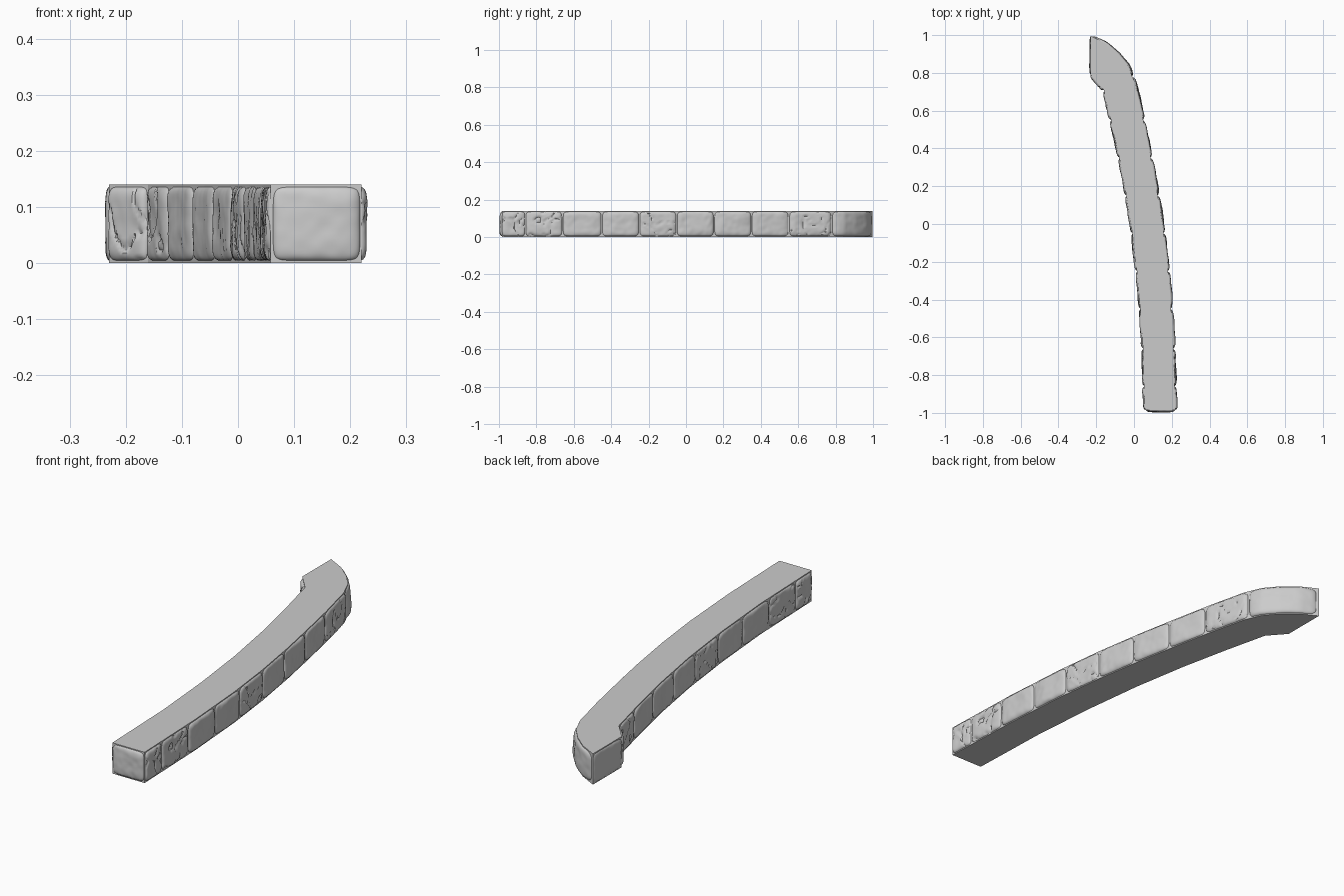
import bpy, bmesh, math, random
from mathutils import Vector, noise

cube = bpy.data.objects.get("Cube")
if cube:
    bpy.data.objects.remove(cube)

random.seed(4)
HEIGHT = 0.14

mat = bpy.data.materials.new("stone grey")
GREY = (0.6, 0.6, 0.6, 1)
mat.diffuse_color = GREY
mat.use_nodes = True
mat.node_tree.nodes["Principled BSDF"].inputs["Base Color"].default_value = GREY

# Plan of the wall: outer side from front to back, inner side from back to front
outer = [(0.22, -0.985), (0.207, -0.6), (0.185, -0.29), (0.157, -0.05), (0.12, 0.185), (0.085, 0.37),
         (0.045, 0.57), (0.0, 0.76), (-0.035, 0.84), (-0.085, 0.9), (-0.15, 0.955), (-0.23, 0.997)]
inner = [(-0.23, 0.79), (-0.16, 0.71), (-0.11, 0.5), (-0.06, 0.265), (-0.015, 0.0),
         (0.02, -0.29), (0.045, -0.6), (0.058, -0.985)]


def finish(bm, name):
    mesh = bpy.data.meshes.new(name)
    bm.to_mesh(mesh)
    bm.free()
    mesh.materials.append(mat)
    obj = bpy.data.objects.new(name, mesh)
    bpy.context.collection.objects.link(obj)
    return obj


def at_y(chain, y):
    """Point of a side at the given y."""
    pts = sorted(chain, key=lambda p: p[1])
    for a, b in zip(pts, pts[1:]):
        if y <= b[1] or b is pts[-1]:
            k = (y - a[1]) / (b[1] - a[1])
            return Vector((a[0] + (b[0] - a[0]) * k, y, 0))


def add_stone(name, path, bulge, cracked, cols=34, rows=24):
    """Pillow-shaped stone laid on the wall face that follows path(t)."""
    bm = bmesh.new()
    seed = Vector([random.uniform(0, 50) for _ in range(3)])
    grid = []
    for i in range(cols + 1):
        row = []
        for j in range(rows + 1):
            u, v = 2 * i / cols - 1, 2 * j / rows - 1
            # crowd the rings towards the rim and round the corners
            u, v = math.sin(u * math.pi / 2), math.sin(v * math.pi / 2)
            su = u * (1 - 0.07 * v ** 8)
            sv = v * (1 - 0.07 * u ** 8)
            t = (su * 0.97 + 1) / 2
            base = path(t)
            side = path(t + 0.01) - path(t - 0.01)
            out = Vector((side.y, -side.x, 0)).normalized()
            z = HEIGHT / 2 + sv * 0.066
            place = Vector((base.x, base.y, z))
            rim = max(0, 1 - abs(u) ** 7) ** 0.5 * max(0, 1 - abs(v) ** 7) ** 0.5
            h = 0.8 + 0.3 * noise.noise(place * 13 + seed) + 0.12 * noise.noise(place * 40 + seed)
            if cracked:
                split = abs(noise.noise(place * 16 - seed))
                h -= 0.5 * max(0, 1 - split / 0.07)
            row.append(bm.verts.new(place + out * (rim * h * bulge - 0.002)))
        grid.append(row)
    for i in range(cols):
        for j in range(rows):
            bm.faces.new((grid[i][j], grid[i + 1][j], grid[i + 1][j + 1], grid[i][j + 1]))
    obj = finish(bm, name)
    bpy.ops.object.select_all(action='DESELECT')
    obj.select_set(True)
    bpy.context.view_layer.objects.active = obj
    bpy.ops.object.shade_smooth_by_angle(angle=math.radians(40))


# Flat-topped wall core
bm = bmesh.new()
base = bm.faces.new([bm.verts.new((x, y, 0)) for x, y in outer + inner])
top = bmesh.ops.extrude_face_region(bm, geom=[base])
bmesh.ops.translate(bm, verts=[g for g in top["geom"] if isinstance(g, bmesh.types.BMVert)],
                    vec=(0, 0, HEIGHT))
bmesh.ops.recalc_face_normals(bm, faces=bm.faces)
finish(bm, "wall_core")

# Stones along both long sides
joints = [-0.985, -0.86, -0.66, -0.45, -0.25, -0.05, 0.15, 0.35, 0.55, 0.78, 0.995]
for n, (lo, hi) in enumerate(zip(joints, joints[1:])):
    rough = n in (0, 1, 4, 8)
    add_stone(f"outer_stone_{n + 1}", lambda t: at_y(outer, lo + (hi - lo) * t), 0.016, rough)
    if hi < 0.75:
        add_stone(f"inner_stone_{n + 1}", lambda t: at_y(inner, hi + (lo - hi) * t), 0.014, rough)
add_stone("inner_stone_last", lambda t: at_y(inner, 0.705 - 0.155 * t), 0.014, True)
add_stone("corner_stone", lambda t: at_y(inner, 0.79 - 0.08 * t), 0.016, True)

# Stones closing the two ends
add_stone("front_end_stone", lambda t: Vector((0.06 + 0.16 * t, -0.985, 0)), 0.014, False)
add_stone("back_end_stone", lambda t: Vector((-0.23, 0.997 - 0.207 * t, 0)), 0.01, False)
